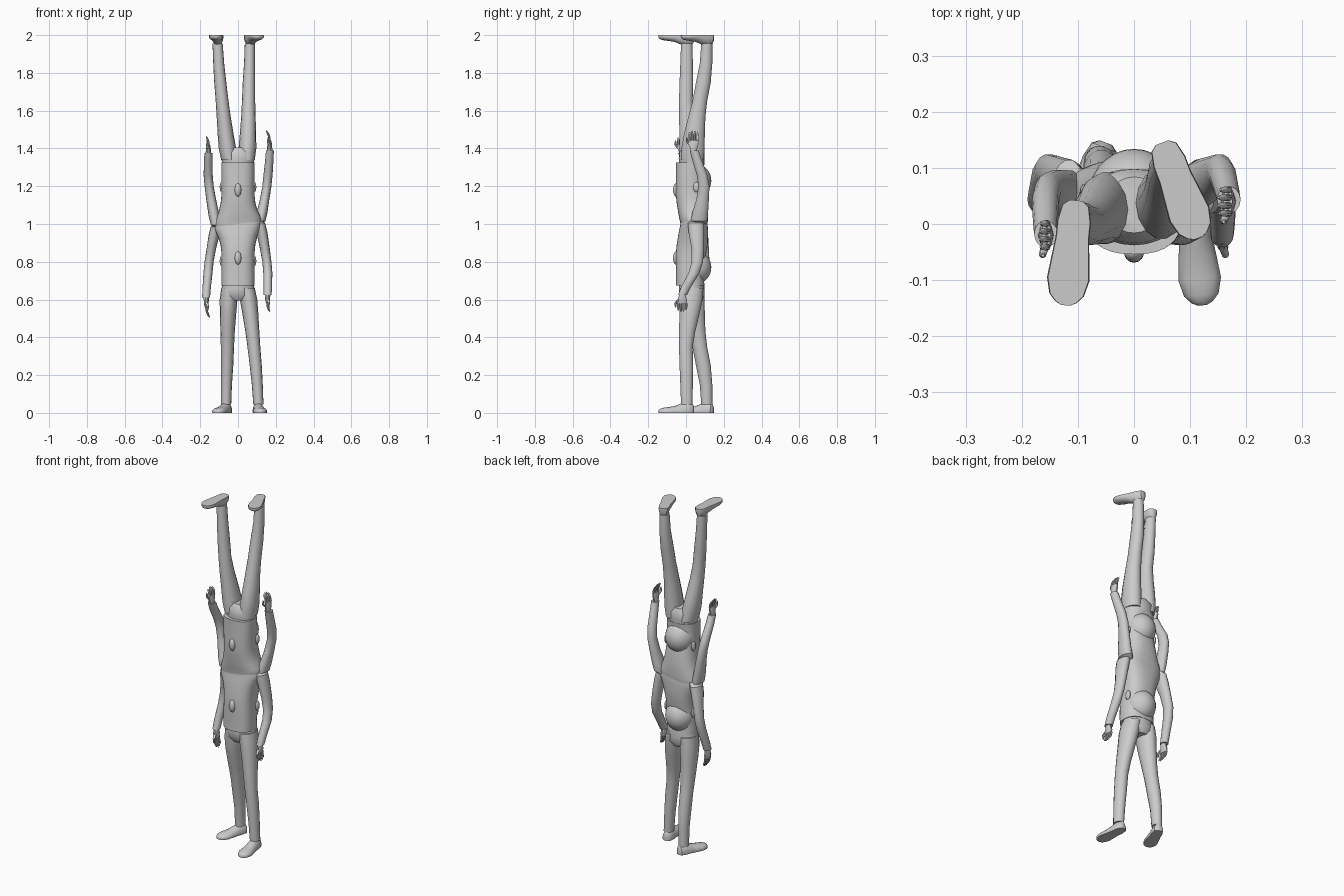
import bpy, bmesh, math
from mathutils import Vector, Matrix

if "Cube" in bpy.data.objects:
    bpy.data.objects.remove(bpy.data.objects["Cube"])

parts = []

def finish(bm, name):
    bmesh.ops.recalc_face_normals(bm, faces=bm.faces)
    me = bpy.data.meshes.new(name)
    bm.to_mesh(me)
    bm.free()
    for p in me.polygons:
        p.use_smooth = True
    me.set_sharp_from_angle(angle=math.radians(40))
    ob = bpy.data.objects.new(name, me)
    bpy.context.collection.objects.link(ob)
    parts.append(ob)
    return ob

def loft(name, rings):
    bm = bmesh.new()
    loops = [[bm.verts.new(p) for p in r] for r in rings]
    n = len(loops[0])
    for a, b in zip(loops, loops[1:]):
        for i in range(n):
            j = (i + 1) % n
            bm.faces.new((a[i], a[j], b[j], b[i]))
    bm.faces.new(loops[0])
    bm.faces.new(loops[-1])
    return finish(bm, name)

def flat_ring(x, y, z, rx, ry, n=20, power=1.0, tilt=0.0):
    """Horizontal (super)ellipse ring; tilt slants it across x."""
    pts = []
    for i in range(n):
        a = 2 * math.pi * i / n
        c, s = math.cos(a), math.sin(a)
        px = x + rx * math.copysign(abs(c) ** power, c)
        py = y + ry * math.copysign(abs(s) ** power, s)
        pts.append(Vector((px, py, z + tilt * px)))
    return pts

def limb(name, rows, n=14):
    """Tube of horizontal rings: (x, y, z, rx, ry)."""
    return loft(name, [flat_ring(*r, n=n) for r in rows])

def ball(name, center, radii, seg=28, rings=18):
    bm = bmesh.new()
    bmesh.ops.create_uvsphere(bm, u_segments=seg, v_segments=rings, radius=1)
    bmesh.ops.transform(bm, verts=bm.verts,
                        matrix=Matrix.Translation(center) @ Matrix.Diagonal((*radii, 1)))
    return finish(bm, name)

def shoe(name, heel, toe):
    """Flat-soled shoe lofted from heel to toe."""
    heel, toe = Vector((*heel, 0)), Vector((*toe, 0))
    side = Vector((-(toe - heel).y, (toe - heel).x, 0)).normalized()
    rings = []
    for t, w, h in [(0, .012, .035), (.05, .024, .05), (.2, .030, .058), (.36, .030, .05),
                    (.55, .034, .036), (.75, .038, .030), (.9, .031, .026), (.97, .019, .02), (1, .008, .014)]:
        c = heel.lerp(toe, t)
        ring = [c - side * w * .95, c + side * w * .95]
        for i in range(9):
            a = math.pi * i / 8
            ring.append(c + side * w * math.cos(a) + Vector((0, 0, .008 + (h - .008) * math.sin(a))))
        rings.append(ring)
    return loft(name, rings)

def hand(name, wrist, tip, curl):
    """Palm with four curled fingers and a thumb; broad along y."""
    w, t = Vector(wrist), Vector(tip)
    k = w.lerp(t, .48)
    k.x += curl
    limb(name + "_palm", [(w.x, w.y, w.z + .02, .013, .017), (w.x, w.y, w.z, .014, .018),
                          (*w.lerp(k, .6), .012, .028), (*k, .008, .026)], 10)
    for i in range(4):
        dy = (i - 1.5) * .014
        ln = [.85, 1, .95, .78][i]
        rows = []
        for f, r in [(-.1, .0065), (.5, .006), (.85, .005), (1, .002)]:
            p = k + (t - k) * f * ln
            rows.append((p.x + curl * .5 * math.sin(math.pi * max(f, 0)), p.y + dy, p.z, r, r))
        limb(f"{name}_finger_{i}", rows, 8)
    q = w.lerp(k, .4)
    limb(name + "_thumb", [(q.x, q.y - .015, q.z, .008, .008),
                           (q.x - curl, q.y - .034, q.z - .02, .007, .007),
                           (q.x - curl, q.y - .036, q.z - .045, .003, .003)], 8)

# Shirt torso with slanted shoulder seam
rows = [(.675, .087, .022, .076, 0), (.72, .088, .020, .073, 0), (.78, .087, .022, .076, 0),
        (.84, .087, .026, .080, 0), (.89, .092, .033, .082, .02), (.935, .104, .037, .079, .06),
        (.97, .118, .040, .076, .1), (.99, .124, .042, .073, .12), (1.0, .122, .042, .072, .12)]
loft("shirt", [flat_ring(0, y, z, rx, ry, 32, .8, t) for z, rx, y, ry, t in rows])

# Head emerging from the back of the shirt, with nose and ears
ball("head", (0, .047, .77), (.082, .087, .09))
ball("nose", (0, -.050, .82), (.018, .019, .036), 14, 10)
for s in (-1, 1):
    ball("ear", (s * .087, .055, .805), (.010, .017, .027), 12, 8)

# Trousers
limb("trouser_hips", [(0, .03, .69, .081, .066), (0, .03, .655, .088, .068),
                      (0, .032, .62, .088, .066), (0, .034, .595, .05, .05)], 24)
limb("left_trouser_leg", [(-.046, .034, .66, .043, .062), (-.050, .037, .60, .047, .063),
                          (-.053, .045, .52, .043, .056), (-.055, .058, .43, .038, .046),
                          (-.056, .073, .35, .035, .040), (-.058, .092, .25, .033, .040),
                          (-.061, .106, .15, .029, .034), (-.063, .110, .045, .027, .030)])
limb("right_trouser_leg", [(.046, .030, .66, .043, .064), (.056, .026, .60, .046, .063),
                           (.066, .018, .52, .042, .054), (.076, .006, .43, .037, .044),
                           (.084, -.001, .35, .034, .037), (.094, .002, .25, .032, .037),
                           (.102, .003, .15, .029, .034), (.108, .004, .045, .027, .031)])
shoe("left_shoe", (-.050, .145), (-.115, -.025))
shoe("right_shoe", (.103, .042), (.122, -.145))

# Sleeves, cuffs and hands
limb("left_sleeve", [(-.100, .070, 1.0, .020, .030), (-.115, .070, .985, .030, .045),
                     (-.127, .075, .94, .029, .043), (-.141, .088, .87, .025, .034),
                     (-.153, .095, .80, .024, .030), (-.159, .085, .74, .024, .029),
                     (-.166, .058, .66, .022, .026), (-.169, .043, .61, .021, .024)])
limb("right_sleeve", [(.100, .050, 1.022, .020, .030), (.115, .052, 1.005, .029, .044),
                      (.127, .055, .955, .029, .042), (.142, .062, .87, .026, .034),
                      (.153, .060, .80, .024, .031), (.158, .042, .74, .024, .030),
                      (.158, .002, .67, .022, .027), (.157, -.018, .625, .021, .024)])
hand("left_hand", (-.168, .040, .605), (-.150, .040, .505), -.008)
hand("right_hand", (.157, -.020, .62), (.168, -.020, .535), -.006)

# Second figure: the same parts turned upside down about the middle
turn = Matrix.Translation((0, 0, 2)) @ Matrix.Rotation(math.pi, 4, 'Y')
for ob in list(parts):
    twin = ob.copy()
    twin.name = "upper_" + ob.name
    twin.matrix_world = turn
    bpy.context.collection.objects.link(twin)
